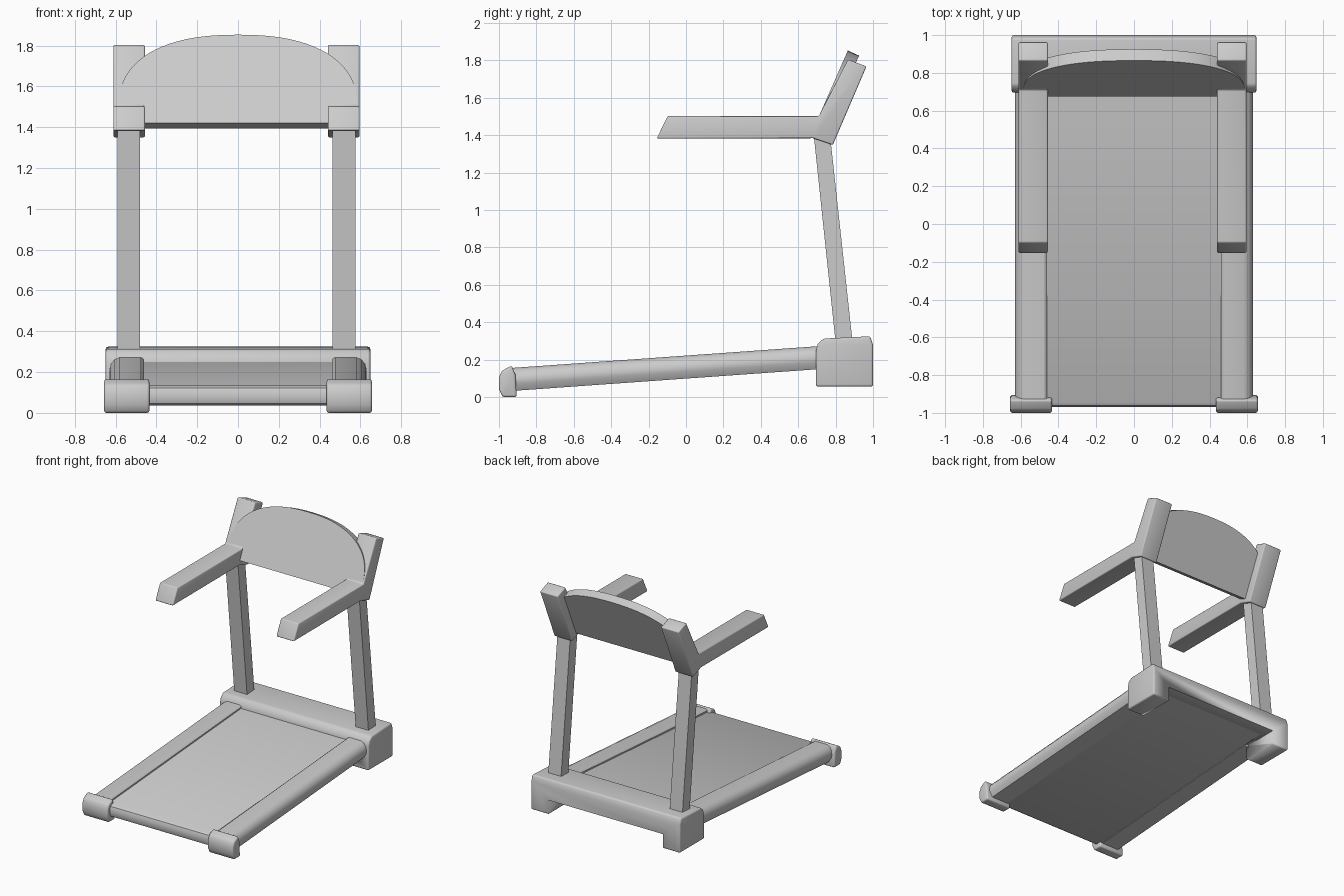
import bpy, bmesh, math
from mathutils import Vector

if "Cube" in bpy.data.objects:
    bpy.data.objects.remove(bpy.data.objects["Cube"])


def loft(name, ring_a, ring_b, bevel=0.0, limit=35, segments=3):
    """Solid between two matching outlines, with its sharp edges rounded."""
    bm = bmesh.new()
    a = [bm.verts.new(p) for p in ring_a]
    b = [bm.verts.new(p) for p in ring_b]
    bm.faces.new(a)
    bm.faces.new(b[::-1])
    n = len(a)
    for i in range(n):
        bm.faces.new((a[i], b[i], b[(i + 1) % n], a[(i + 1) % n]))
    bmesh.ops.recalc_face_normals(bm, faces=bm.faces)
    if bevel:
        sharp = [e for e in bm.edges if e.calc_face_angle(0) > math.radians(limit)]
        bmesh.ops.bevel(bm, geom=sharp, offset=bevel, segments=segments, profile=0.5,
                        affect='EDGES', clamp_overlap=True)
    me = bpy.data.meshes.new(name)
    bm.to_mesh(me)
    bm.free()
    ob = bpy.data.objects.new(name, me)
    bpy.context.collection.objects.link(ob)
    bpy.ops.object.select_all(action='DESELECT')
    ob.select_set(True)
    bpy.context.view_layer.objects.active = ob
    bpy.ops.object.shade_smooth_by_angle(angle=math.radians(32))
    return ob


def prism(name, profile, x0, x1, bevel=0.0, **kw):
    """Side (y, z) profile extruded across x."""
    return loft(name, [(x0, y, z) for y, z in profile],
                [(x1, y, z) for y, z in profile], bevel, **kw)


SLOPE = 0.071      # incline of the running deck
SHIFT = -0.008     # upper frame sits slightly left of centre

# Running belt: inclined slab with a rounded front roller
belt = [(0.9, 0.265), (-0.945, 0.133), (-0.962, 0.122), (-0.97, 0.1),
        (-0.97, 0.065), (-0.962, 0.045), (-0.945, 0.036), (0.9, 0.168)]
prism("running_belt", belt, -0.465, 0.465)

# Motor hood with the underside cut away between its two legs
hood_profile = [(0.695, 0.056), (0.695, 0.25), (0.705, 0.285), (0.735, 0.313),
                (0.985, 0.325), (1.0, 0.28), (1.0, 0.056)]
hood = prism("motor_hood", hood_profile, -0.648, 0.648, 0.012)
cutter = prism("hood_cutter", [(0.5, -0.1), (1.2, -0.1), (1.2, 0.168), (0.5, 0.168)],
               -0.5, 0.5)
cutter.hide_render = True
cutter.display_type = 'WIRE'
cut = hood.modifiers.new("leg_gap", 'BOOLEAN')
cut.object = cutter
cut.operation = 'DIFFERENCE'
cut.solver = 'EXACT'

# Profiles of the paired parts
foot = [(-0.98, 0), (-1.0, 0.04), (-1.0, 0.105), (-0.985, 0.14), (-0.932, 0.169),
        (-0.912, 0.12), (-0.905, 0)]
rail = [(0.46, -0.123), (0.46, -0.01), (0.475, 0), (0.58, 0), (0.607, -0.012),
        (0.624, -0.035), (0.63, -0.06), (0.628, -0.085), (0.605, -0.123)]
post = [(0.80, 0.29), (0.891, 0.29), (0.768, 1.42), (0.681, 1.42)]
arm = [(-0.157, 1.382), (-0.098, 1.502), (0.71, 1.502), (0.866, 1.805),
       (0.965, 1.768), (0.785, 1.348), (0.68, 1.384)]

for side, s in (("left", -1), ("right", 1)):
    prism(side + "_foot", foot, s * 0.434, s * 0.656, 0.012)
    # Side rail follows the incline of the deck
    y0, y1 = -0.93, 0.72
    loft(side + "_rail",
         [(s * x, y0, 0.222 + SLOPE * y0 + z) for x, z in rail],
         [(s * x, y1, 0.222 + SLOPE * y1 + z) for x, z in rail])
    prism(side + "_upright", post, s * 0.472 + SHIFT, s * 0.583 + SHIFT)
    # Handrail and console bracket in one bent piece
    prism(side + "_handrail", arm, s * 0.448 + SHIFT, s * 0.603 + SHIFT, 0.008, limit=25)

# Console panel: superellipse outline on a tilted plane
outline = [(0.585, 1.42)]
for i in range(41):
    t = math.pi * i / 40
    c, q = math.cos(t), max(math.sin(t), 0)
    outline.append((math.copysign(abs(c) ** (2 / 2.35), c) * 0.585,
                    1.5 + 0.353 * q ** (2 / 2.35)))
outline.append((-0.585, 1.42))
front = [Vector((x, 0.71 + 0.44 * (z - 1.5), z)) for x, z in outline]
depth = Vector((0, 0.06, -0.027))
loft("console_panel", front, [p + depth for p in front])
